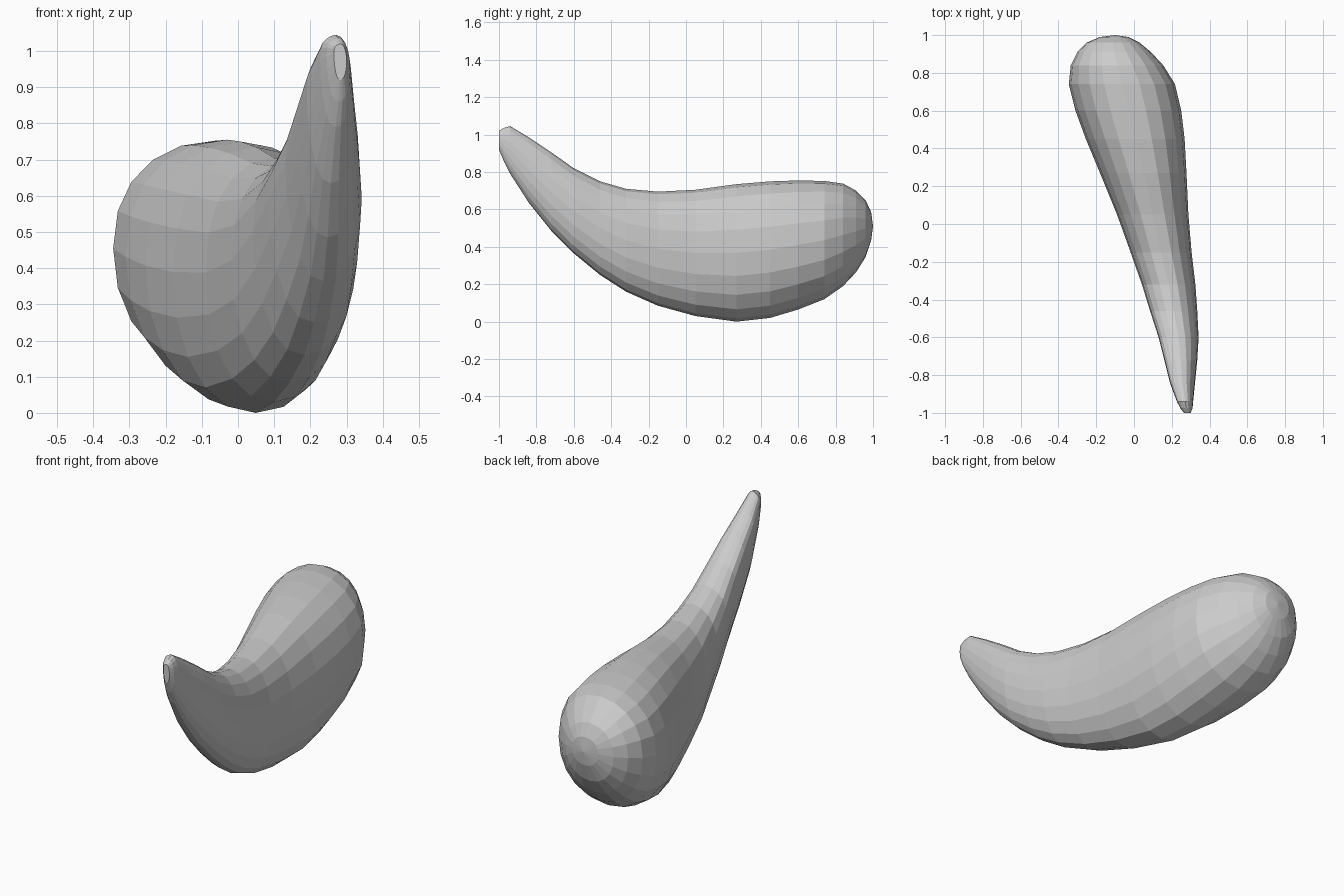
import bpy, bmesh
from math import cos, sin, pi, copysign

# Slices along the body: y, left x, right x, bottom z, top z
SLICES = [
    (-1.00, 0.265, 0.300, 0.92, 1.02),
    (-0.975, 0.245, 0.310, 0.86, 1.035),
    (-0.94, 0.227, 0.313, 0.79, 1.045),
    (-0.84, 0.190, 0.323, 0.635, 0.985),
    (-0.72, 0.160, 0.335, 0.485, 0.905),
    (-0.60, 0.130, 0.342, 0.365, 0.82),
    (-0.46, 0.085, 0.335, 0.25, 0.75),
    (-0.32, 0.042, 0.325, 0.16, 0.71),
    (-0.15, -0.018, 0.305, 0.085, 0.695),
    (0.05, -0.09, 0.288, 0.03, 0.705),
    (0.27, -0.18, 0.278, 0.0, 0.735),
    (0.45, -0.255, 0.268, 0.02, 0.75),
    (0.60, -0.31, 0.25, 0.065, 0.755),
    (0.74, -0.345, 0.217, 0.12, 0.752),
    (0.84, -0.335, 0.155, 0.19, 0.738),
    (0.91, -0.30, 0.09, 0.265, 0.70),
    (0.96, -0.25, 0.03, 0.345, 0.65),
    (0.99, -0.18, -0.03, 0.435, 0.585),
]
SIDES = 20


def power(v, e):
    return copysign(abs(v) ** e, v)


# Curved, tapering body made by joining the slices
bm = bmesh.new()
rings = []
for y, xl, xr, zb, zt in SLICES:
    cx, rx = (xl + xr) / 2, (xr - xl) / 2
    cz, rz = (zb + zt) / 2, (zt - zb) / 2
    # the inner side of the narrow end bulges higher up
    lift = 0.38 * min(1, max(0, (-0.1 - y) / 0.45)) + 0.06
    ring = []
    for i in range(SIDES):
        a = 2 * pi * i / SIDES
        px, pz = power(cos(a), 0.93), power(sin(a), 0.93)
        pz += lift * max(0, -px) * (1 - pz * pz)
        ring.append(bm.verts.new((cx + rx * px, y, cz + rz * pz)))
    rings.append(ring)
for a, b in zip(rings, rings[1:]):
    for i in range(SIDES):
        j = (i + 1) % SIDES
        bm.faces.new((a[i], a[j], b[j], b[i]))

# Blunt tip and rounded rear end
bm.faces.new(rings[0])
pole = bm.verts.new((-0.10, 1.0, 0.51))
for i in range(SIDES):
    bm.faces.new((rings[-1][i], rings[-1][(i + 1) % SIDES], pole))
bmesh.ops.recalc_face_normals(bm, faces=bm.faces)

mesh = bpy.data.meshes.new("curved_body")
bm.to_mesh(mesh)
bm.free()
body = bpy.data.objects.new("curved_body", mesh)
bpy.context.collection.objects.link(body)
